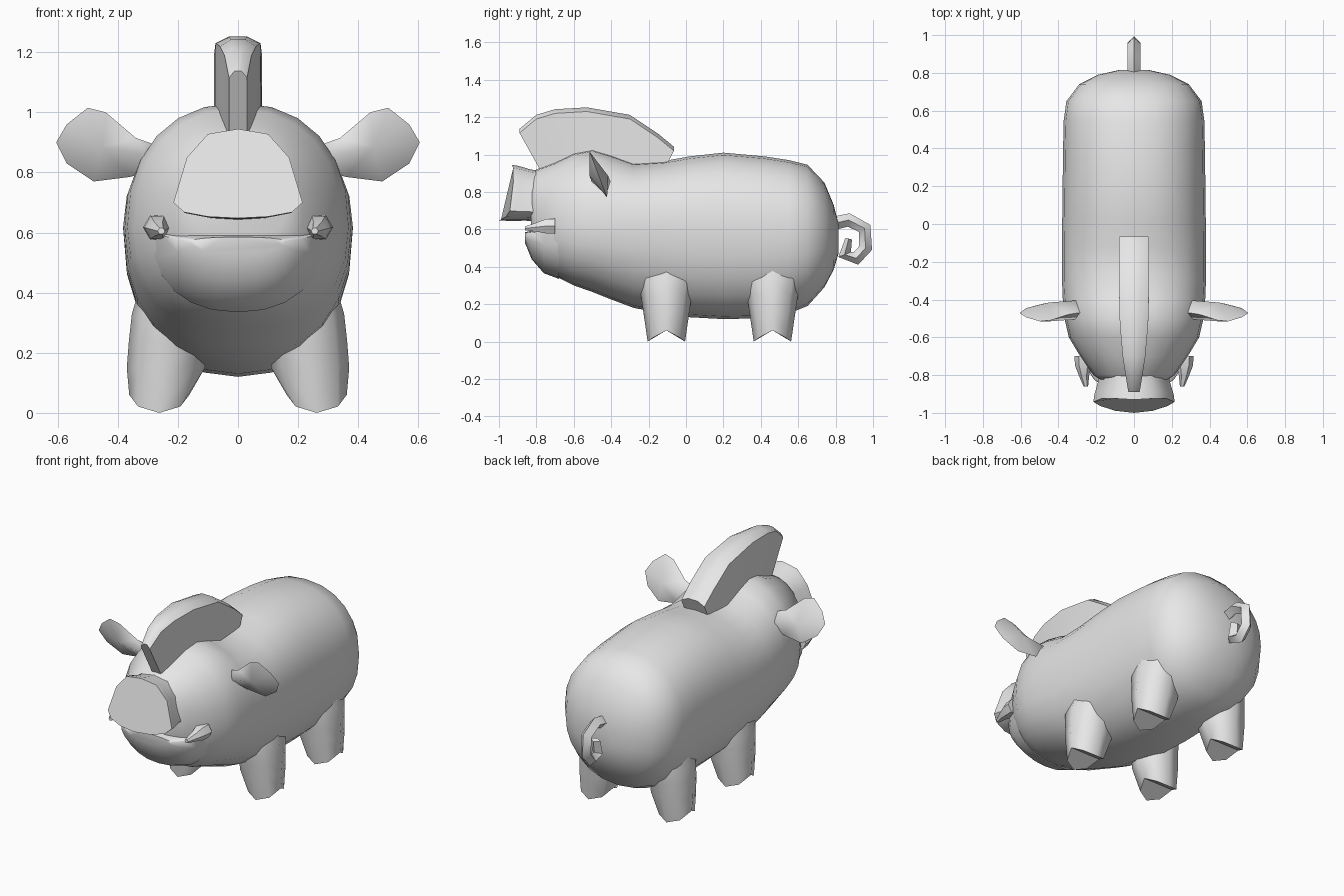
import bpy, bmesh, math
from mathutils import Vector

if "Cube" in bpy.data.objects:
    bpy.data.objects.remove(bpy.data.objects["Cube"])

grey = bpy.data.materials.new("plain_grey")
grey.diffuse_color = (0.8, 0.8, 0.8, 1)
grey.use_nodes = True
grey.node_tree.nodes["Principled BSDF"].inputs["Base Color"].default_value = grey.diffuse_color


def finish(name, bm, angle=50):
    bmesh.ops.recalc_face_normals(bm, faces=bm.faces)
    me = bpy.data.meshes.new(name)
    bm.to_mesh(me)
    bm.free()
    ob = bpy.data.objects.new(name, me)
    bpy.context.collection.objects.link(ob)
    me.materials.append(grey)
    bpy.ops.object.select_all(action='DESELECT')
    ob.select_set(True)
    bpy.context.view_layer.objects.active = ob
    bpy.ops.object.shade_smooth_by_angle(angle=math.radians(angle))
    return ob


def loft(name, rings, angle=50, cleft=False):
    """Skin equal-length rings of points and cap both ends."""
    bm = bmesh.new()
    vs = [[bm.verts.new(p) for p in r] for r in rings]
    n = len(vs[0])
    for a, b in zip(vs, vs[1:]):
        for i in range(n):
            j = (i + 1) % n
            bm.faces.new((a[i], a[j], b[j], b[i]))
    bm.faces.new(vs[0])
    end = vs[-1]
    if cleft:  # two faces meeting in a notch
        h = n // 2
        bm.faces.new(end[:h + 1])
        bm.faces.new(end[h:] + end[:1])
    else:
        bm.faces.new(end)
    return finish(name, bm, angle)


def section(y, hw, top, bot, mid, power=2.25, n=24):
    """Rounded cross-section, widest at height mid."""
    pts = []
    for i in range(n):
        a = 2 * math.pi * i / n
        c, s = math.cos(a), math.sin(a)
        x = math.copysign(abs(c) ** (2 / power), c) * hw
        k = math.copysign(abs(s) ** (2 / power), s)
        pts.append((x, y, mid + k * ((top - mid) if k > 0 else (mid - bot))))
    return pts


# Body and head: y, half width, top, bottom, widest height
BODY = [(-.83, .17, .88, .57, .70), (-.80, .215, .92, .45, .66), (-.70, .285, .96, .35, .63),
        (-.60, .345, 1.01, .30, .62), (-.50, .368, 1.03, .265, .62), (-.40, .377, 1.0, .225, .62),
        (-.28, .382, .955, .18, .62), (-.12, .382, .965, .15, .61), (.02, .38, .99, .13, .60),
        (.20, .378, 1.01, .12, .60), (.42, .375, .99, .125, .60), (.55, .372, .97, .15, .59),
        (.65, .358, .945, .19, .58), (.74, .29, .85, .29, .57), (.79, .19, .73, .385, .56),
        (.815, .08, .63, .47, .55)]
loft("body", [section(*s) for s in BODY])

# Lower jaw, leaving the mouth slit above it
JAW = [(-.68, .288, .61, .335, .60), (-.76, .255, .60, .365, .59),
       (-.825, .21, .592, .44, .58), (-.862, .155, .585, .53, .57)]
loft("lower_jaw", [section(*s) for s in JAW])

# Snout: half-disc outline flaring to a slanted front
HALF = [(0, .945), (.10, .928), (.17, .85), (.215, .70), (.18, .668), (.10, .653), (0, .648)]
outline = HALF + [(-x, z) for x, z in HALF[-2:0:-1]]


def front_y(x, z):
    return -.93 - .07 * (.945 - z) / .297 + 1.0 * x * x


snout = []
for t, sx, sz in ((0, .88, .93), (.4, .88, .92), (.8, .98, .99), (1, 1, 1)):
    snout.append([(x * sx, (-.76 + (front_y(x, z) + .76) * t),
                   .79 + (z - .79) * sz - .022 * (1 - t)) for x, z in outline])
loft("snout", snout, 40)

# Crest: top point, base point (y, z) and half width
CREST = [((-.89, 1.14), (-.77, .90), .03), ((-.80, 1.215), (-.68, .92), .045),
         ((-.70, 1.245), (-.60, .95), .06), ((-.53, 1.255), (-.48, .98), .075),
         ((-.30, 1.215), (-.35, .93), .08), ((-.15, 1.115), (-.22, .92), .08),
         ((-.065, 1.045), (-.10, .95), .078)]
crest = []
for (ty, tz), (by, bz), w in CREST:
    crest.append([(-w, by, bz), (-w, ty, tz - .025), (-w * .4, ty, tz - .003),
                  (w * .4, ty, tz - .003), (w, ty, tz - .025), (w, by, bz)])
loft("crest", crest, 40)

# Curled tail with a diamond cross-section
PATH = [Vector((0, y, z)) for y, z in ((.78, .63), (.87, .65), (.955, .605), (.96, .50),
                                       (.91, .445), (.848, .465), (.87, .55))]
tail = []
for i, p in enumerate(PATH):
    d = (PATH[min(i + 1, len(PATH) - 1)] - PATH[max(i - 1, 0)]).normalized()
    side = Vector((0, -d.z, d.y)) * (.036 if i < 6 else .018)
    tail.append([p + side, p + Vector((.034, 0, 0)), p - side, p - Vector((.034, 0, 0))])
loft("curled_tail", tail, 60)

# Paired parts
EAR = [(.27, .89), (.34, .915), (.44, 1.0), (.50, 1.015), (.57, .96), (.605, .90),
       (.57, .83), (.48, .77), (.36, .785), (.27, .81)]
TUSK = [(-.70, .046, .27, .617), (-.75, .044, .268, .617), (-.80, .028, .265, .612),
        (-.86, .012, .255, .605)]
# Leg rings: z, centre x, half x, half y
LEG = [(.44, .20, .12, .16), (.33, .225, .128, .155), (.24, .235, .128, .135),
       (.15, .24, .13, .122)]

for s, label in ((1, "right"), (-1, "left")):
    # Ear: flat outline swollen in the middle, leaning forward at the top
    bm = bmesh.new()
    rim = [bm.verts.new((s * x, -.515 + (1.015 - z) * .38, z)) for x, z in EAR]
    core = []
    for off in (-.05, .05):
        core = [bm.verts.new((s * x, -.515 + (1.015 - z) * .38 + off, z))
                for x, z in ((.30, .855), (.45, .885))]
        a, b = core
        for i in range(len(rim) - 1):
            c = a if i in (0, 8) else b
            bm.faces.new((rim[i], rim[i + 1], c))
        bm.faces.new((rim[1], b, a))
        bm.faces.new((rim[8], a, b))
        bm.faces.new((rim[9], rim[0], a))
    finish("ear_" + label, bm, 60)

    # Tusk
    loft("tusk_" + label, [[(s * (cx + r * math.cos(k * math.pi / 3)), y,
                             cz + r * math.sin(k * math.pi / 3)) for k in range(6)]
                           for y, r, cx, cz in TUSK], 50)

    # Legs ending in cloven hooves
    for cy, end in ((-.105, "front"), (.462, "rear")):
        ang = [k * math.pi / 4 for k in range(8)]
        rings = [[(s * (cx + rx * math.cos(a)), cy + ry * math.sin(a), z) for a in ang]
                 for z, cx, rx, ry in LEG]
        rings.append([(s * (.262 + .10 * math.cos(a)), cy + .10 * math.sin(a),
                       .06 * abs(math.cos(a)) ** 3) for a in ang])
        loft(end + "_leg_" + label, rings, 55, cleft=True)
